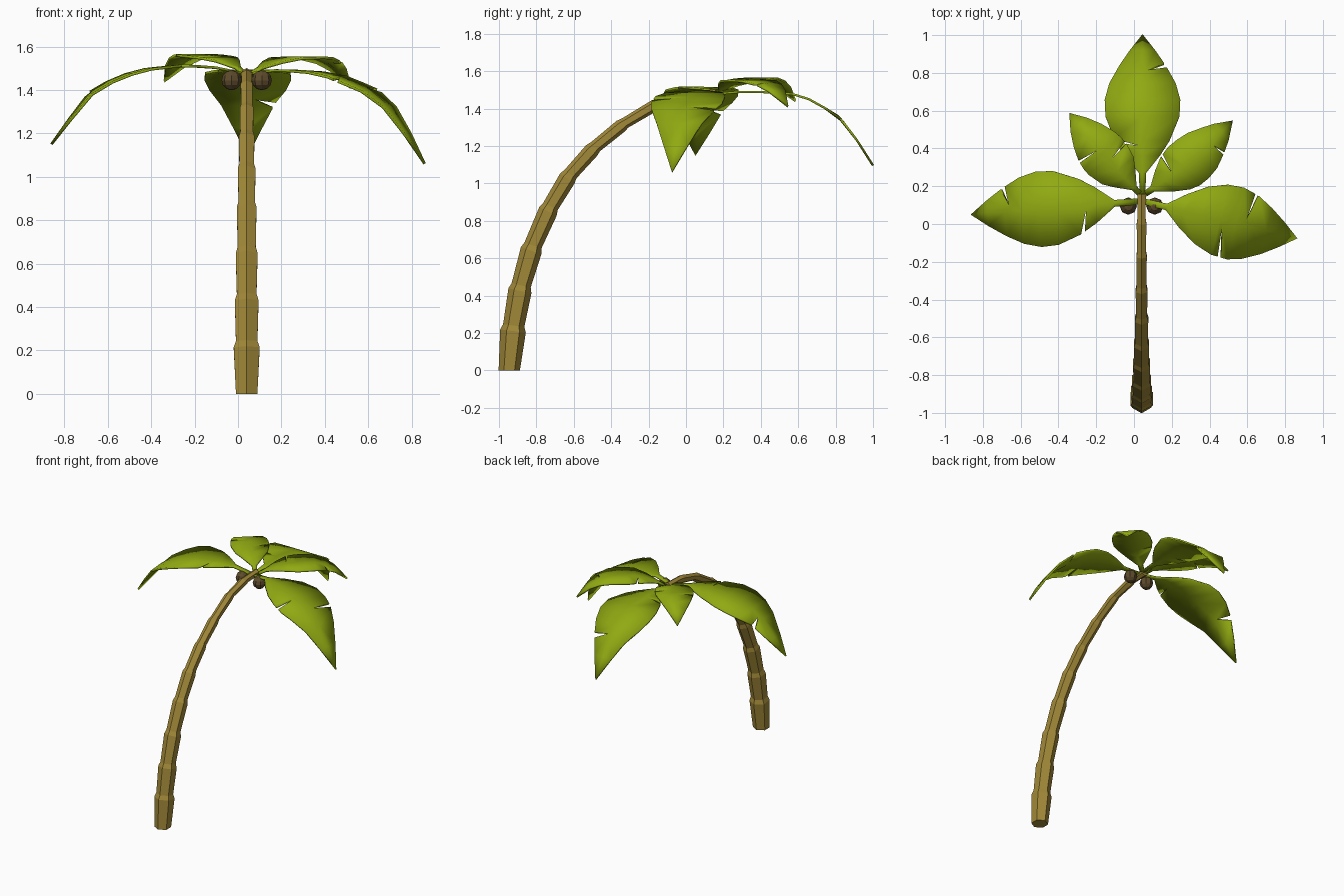
import bpy, bmesh, math
from mathutils import Vector

if "Cube" in bpy.data.objects:
    bpy.data.objects.remove(bpy.data.objects["Cube"])


def material(name, rgb):
    m = bpy.data.materials.new(name)
    m.diffuse_color = (*rgb, 1)
    m.use_nodes = True
    m.node_tree.nodes["Principled BSDF"].inputs["Base Color"].default_value = m.diffuse_color
    return m


BARK = material("bark", (0.36, 0.25, 0.04))
GREEN = material("leaf_green", (0.28, 0.40, 0.006))
SHELL = material("nut_shell", (0.11, 0.07, 0.025))


def make_object(name, bm, mat):
    bmesh.ops.recalc_face_normals(bm, faces=bm.faces[:])
    mesh = bpy.data.meshes.new(name)
    bm.to_mesh(mesh)
    bm.free()
    mesh.materials.append(mat)
    ob = bpy.data.objects.new(name, mesh)
    bpy.context.collection.objects.link(ob)
    return ob


def lerp_table(table, t):
    for (t0, v0), (t1, v1) in zip(table, table[1:]):
        if t <= t1:
            return v0 + (v1 - v0) * (t - t0) / (t1 - t0)
    return table[-1][1]


# Trunk: six-sided rings along a leaning curve, each segment flaring upward (y, z, radius)
PATH = [(-0.945, 0, 0.057), (-0.925, 0.21, 0.069), (-0.888, 0.425, 0.063), (-0.828, 0.64, 0.058),
        (-0.738, 0.85, 0.052), (-0.635, 1.025, 0.047), (-0.505, 1.175, 0.041),
        (-0.35, 1.305, 0.036), (-0.17, 1.415, 0.032), (0.0, 1.465, 0.030), (0.16, 1.475, 0.026)]
bm = bmesh.new()
rings = []


def add_ring(centre, tangent, radius):
    normal = Vector((0, -tangent.z, tangent.y))
    rings.append([bm.verts.new(centre + radius * (math.cos(a) * normal + Vector((math.sin(a), 0, 0))))
                  for a in (k * math.pi / 3 for k in range(6))])


pts = [Vector((0.04, y, z)) for y, z, r in PATH]
for i, p in enumerate(pts):
    tan = (pts[min(i + 1, len(pts) - 1)] - pts[max(i - 1, 0)]).normalized()
    if i == 0:
        tan = Vector((0, 0, 1))
    add_ring(p, tan, PATH[i][2])
    if 0 < i < len(pts) - 1:
        add_ring(p + tan * 0.03, tan, PATH[i][2] * 0.83)
for a, b in zip(rings, rings[1:]):
    for k in range(6):
        bm.faces.new((a[k], a[(k + 1) % 6], b[(k + 1) % 6], b[k]))
bm.faces.new(rings[0])
bm.faces.new(rings[-1])
make_object("trunk", bm, BARK)

# Leaf half-width against length, as shares of the leaf's size
BIG = [(0, 0.08), (0.15, 0.09), (0.26, 0.47), (0.38, 0.8), (0.5, 0.98), (0.6, 1),
       (0.7, 0.88), (0.8, 0.64), (0.9, 0.34), (1, 0)]
SMALL = [(0, 0.12), (0.08, 0.13), (0.2, 0.55), (0.3, 0.85), (0.42, 1), (0.52, 1),
         (0.63, 0.92), (0.73, 0.74), (0.86, 0.44), (1, 0)]


def leaf(name, root, tip, width, shape, heights, notches, bow=0.0):
    """notches: {side: position}, side +1 is right of the leaf's direction."""
    root, axis = Vector(root), Vector(tip) - Vector(root)
    side_dir = Vector((axis.y, -axis.x)).normalized()
    bm = bmesh.new()

    def vert(t, off):
        p = root + axis * t + side_dir * (off + bow * math.sin(math.pi * t))
        return bm.verts.new((p.x, p.y, lerp_table(heights, t)))

    cuts = list(notches.values())
    stations = sorted([t for t, w in shape if all(abs(t - c) > 0.04 for c in cuts)] + cuts)
    mid = [vert(t, 0) for t in stations]
    for side in (-1, 1):
        def edge(t):
            return vert(t, side * width * lerp_table(shape, t))
        before = [edge(stations[0])]
        for i in range(1, len(stations)):
            t = stations[i]
            if t == notches[side]:
                # narrow V-shaped tear almost to the midrib
                apex = vert(t - 0.03, side * 0.1 * width)
                end, start = [edge(t - 0.012), apex], [apex, edge(t + 0.012)]
            elif t == 1:
                end = start = []
            else:
                end = start = [edge(t)]
            bm.faces.new([mid[i - 1]] + before + end + [mid[i]])
            before = start
    ob = make_object(name, bm, GREEN)
    if ob.data.polygons[0].normal.z < 0:
        ob.data.flip_normals()
    mod = ob.modifiers.new("thickness", 'SOLIDIFY')
    mod.thickness = 0.012
    mod.offset = 0
    bpy.ops.object.select_all(action='DESELECT')
    ob.select_set(True)
    bpy.context.view_layer.objects.active = ob
    bpy.ops.object.shade_smooth_by_angle(angle=math.radians(35))


leaf("right_leaf", (0.05, 0.12), (0.86, -0.075), 0.195, BIG,
     [(0, 1.475), (0.15, 1.49), (0.35, 1.485), (0.5, 1.46), (0.68, 1.40), (0.8, 1.32), (0.9, 1.2), (1, 1.06)],
     {-1: 0.69, 1: 0.55})
leaf("left_leaf", (0.03, 0.12), (-0.86, 0.05), 0.2, BIG,
     [(0, 1.475), (0.15, 1.503), (0.31, 1.513), (0.48, 1.5), (0.65, 1.46), (0.79, 1.39), (0.89, 1.28), (1, 1.15)],
     {1: 0.80, -1: 0.35})
leaf("back_leaf", (0.045, 0.14), (0.045, 1.0), 0.2, BIG,
     [(0, 1.475), (0.18, 1.49), (0.47, 1.485), (0.62, 1.445), (0.79, 1.355), (0.9, 1.23), (1, 1.095)],
     {1: 0.81, -1: 0.35})
leaf("back_left_leaf", (0.03, 0.16), (-0.34, 0.585), 0.13, SMALL,
     [(0, 1.475), (0.15, 1.525), (0.33, 1.55), (0.6, 1.56), (0.8, 1.535), (0.9, 1.49), (1, 1.44)],
     {-1: 0.6, 1: 0.45}, -0.008)
leaf("back_right_leaf", (0.06, 0.16), (0.52, 0.545), 0.132, SMALL,
     [(0, 1.475), (0.15, 1.52), (0.33, 1.545), (0.6, 1.55), (0.8, 1.52), (0.9, 1.475), (1, 1.41)],
     {1: 0.76, -1: 0.33}, 0.02)

# Nuts hanging on both sides of the trunk top
for name, x in (("left_nut", -0.03), ("right_nut", 0.11)):
    bm = bmesh.new()
    bmesh.ops.create_uvsphere(bm, u_segments=8, v_segments=6, radius=0.046)
    bmesh.ops.translate(bm, verts=bm.verts[:], vec=(x, 0.095, 1.445))
    make_object(name, bm, SHELL)
